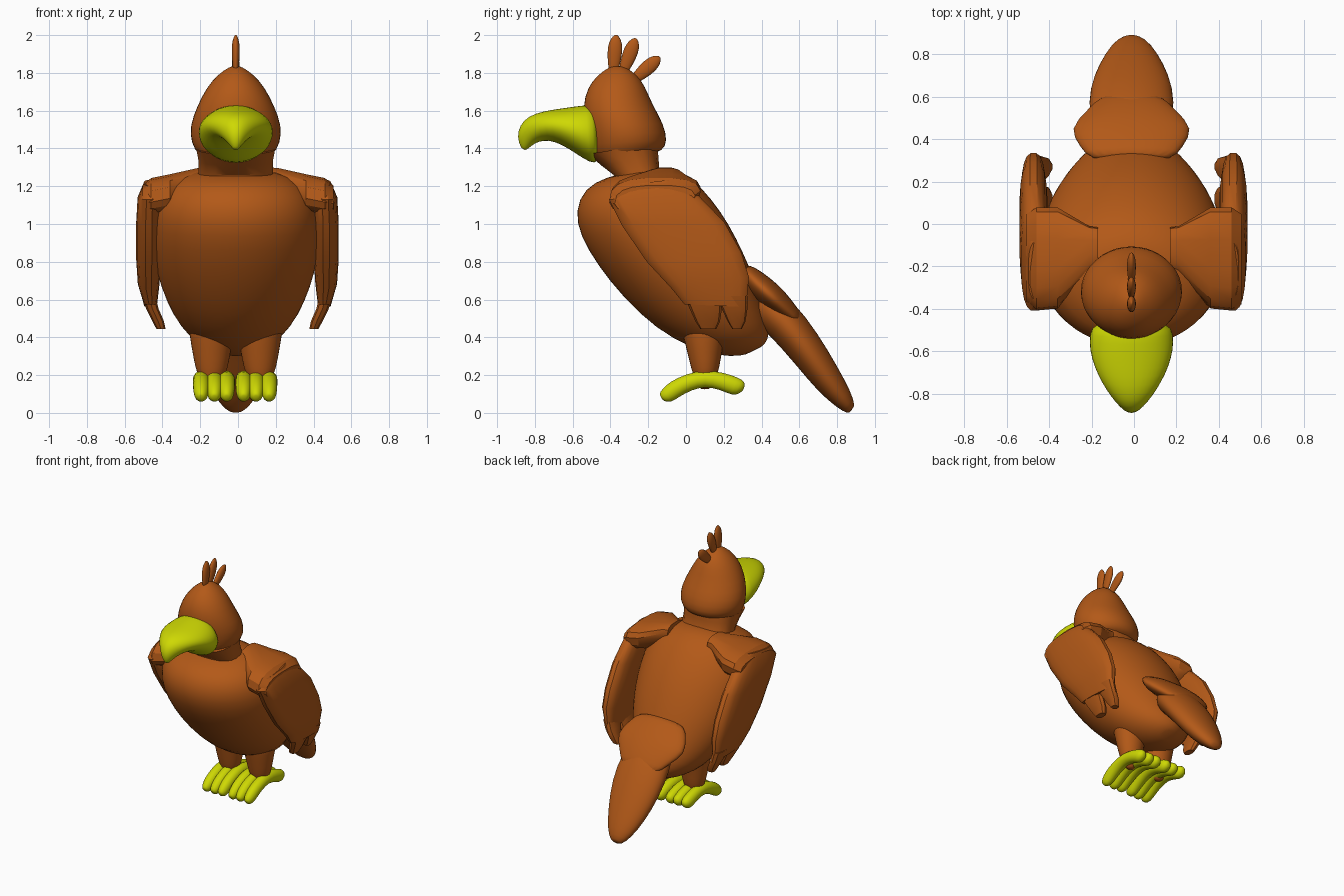
import bpy, bmesh, math
from mathutils import Vector

if "Cube" in bpy.data.objects:
    bpy.data.objects.remove(bpy.data.objects["Cube"])


def material(name, rgb):
    m = bpy.data.materials.new(name)
    m.use_nodes = True
    m.diffuse_color = (*rgb, 1)
    bsdf = m.node_tree.nodes["Principled BSDF"]
    bsdf.inputs["Base Color"].default_value = (*rgb, 1)
    bsdf.inputs["Roughness"].default_value = 0.7
    return m


BROWN = material("feather brown", (0.45, 0.10, 0.009))
YELLOW = material("beak yellow", (0.62, 0.69, 0.001))
CX = -0.012  # centre line of the body


def loft(name, rings, mat, n=20, power=1.0, smooth=True):
    """Skin closed rings, each given as (centre, half axis u, half axis v)."""
    def bend(t):
        return math.copysign(abs(t) ** power, t)
    bm = bmesh.new()
    loops = []
    for c, u, v in rings:
        loop = []
        for i in range(n):
            a = math.tau * (i + 0.5) / n
            loop.append(bm.verts.new(c + u * bend(math.cos(a)) + v * bend(math.sin(a))))
        loops.append(loop)
    for a, b in zip(loops, loops[1:]):
        for i in range(n):
            j = (i + 1) % n
            bm.faces.new((a[i], a[j], b[j], b[i]))
    for loop, ring in ((loops[0], rings[0]), (loops[-1], rings[-1])):
        pole = bm.verts.new(ring[0])
        for i in range(n):
            bm.faces.new((loop[i], loop[(i + 1) % n], pole))
    bmesh.ops.recalc_face_normals(bm, faces=bm.faces)
    mesh = bpy.data.meshes.new(name)
    bm.to_mesh(mesh)
    bm.free()
    mesh.materials.append(mat)
    for p in mesh.polygons:
        p.use_smooth = True
    ob = bpy.data.objects.new(name, mesh)
    bpy.context.collection.objects.link(ob)
    if smooth:
        sub = ob.modifiers.new("smooth", "SUBSURF")
        sub.levels = sub.render_levels = 1
    else:
        mesh.set_sharp_from_angle(angle=math.radians(30))
    return ob


def profile(name, x, rows, mat, **kw):
    """Loft from side outline pairs: (y1, z1, y2, z2, half width[, x offset])."""
    rings = []
    for y1, z1, y2, z2, w, *dx in rows:
        c = Vector((x + (dx[0] if dx else 0), (y1 + y2) / 2, (z1 + z2) / 2))
        rings.append((c, Vector((w, 0, 0)), Vector((0, (y2 - y1) / 2, (z2 - z1) / 2))))
    return loft(name, rings, mat, **kw)


# Torso
profile("body", CX, [
    (-.42, 1.25, -.10, 1.31, .20), (-.54, 1.19, .03, 1.25, .355),
    (-.59, 1.07, .14, 1.13, .43), (-.565, .94, .23, 1.0, .446),
    (-.47, .78, .305, .85, .437), (-.33, .605, .355, .73, .40),
    (-.16, .445, .40, .60, .335), (.02, .345, .43, .50, .258),
    (.17, .30, .445, .42, .165), (.30, .30, .42, .36, .07)], BROWN, n=28)

# Neck and head
profile("neck", CX, [
    (-.52, 1.37, -.15, 1.43, .21), (-.45, 1.31, -.145, 1.36, .198),
    (-.385, 1.26, -.14, 1.29, .20), (-.36, 1.18, -.10, 1.22, .20)], BROWN, power=.8, smooth=False)
profile("head", CX, [
    (-.40, 1.835, -.33, 1.835, .03), (-.47, 1.79, -.26, 1.795, .095),
    (-.525, 1.72, -.215, 1.73, .155), (-.55, 1.62, -.175, 1.63, .207),
    (-.535, 1.51, -.115, 1.53, .247), (-.52, 1.42, -.095, 1.44, .24),
    (-.495, 1.33, -.12, 1.385, .20), (-.40, 1.305, -.20, 1.37, .10)], BROWN)

# Hooked beak, from the face to the drooping tip
profile("beak", CX, [
    (-.47, 1.63, -.46, 1.32, .18), (-.53, 1.632, -.505, 1.32, .20),
    (-.60, 1.622, -.58, 1.37, .20), (-.68, 1.61, -.66, 1.422, .178),
    (-.76, 1.597, -.73, 1.445, .142), (-.835, 1.572, -.785, 1.435, .098),
    (-.88, 1.525, -.815, 1.415, .062), (-.895, 1.46, -.835, 1.40, .034),
    (-.875, 1.405, -.85, 1.39, .014)], YELLOW)

# Crest feathers: base and tip in the side plane
for i, (y0, z0, y1, z1) in enumerate([
        (-.385, 1.80, -.37, 2.003), (-.335, 1.80, -.265, 1.985), (-.28, 1.76, -.137, 1.885)]):
    d = Vector((0, y1 - y0, z1 - z0))
    side = Vector((0, d.z, -d.y)).normalized()
    loft(f"crest_feather_{i + 1}", [
        (Vector((CX, y0, z0)) + d * t, Vector((w * .55, 0, 0)), side * w)
        for t, w in ((0, .024), (.3, .036), (.65, .043), (.88, .03), (.99, .008))], BROWN, n=12)

# Tail: flared root and long blade
profile("tail_root", CX, [
    (.33, .79, .28, .72, .20), (.40, .75, .33, .63, .245),
    (.49, .68, .41, .56, .30), (.56, .60, .49, .50, .215),
    (.63, .50, .58, .45, .15)], BROWN)
profile("tail_blade", CX, [
    (.43, .70, .34, .50, .15), (.57, .595, .44, .415, .205),
    (.70, .42, .58, .255, .20), (.80, .25, .695, .115, .155),
    (.875, .11, .80, .025, .098), (.895, .04, .86, -.007, .045)], BROWN)

TOE = [
    (-.142, .10, -.12, .062, .02), (-.13, .125, -.08, .052, .038),
    (-.085, .168, -.035, .084, .045), (0, .208, .03, .12, .045),
    (.10, .23, .10, .138, .045), (.20, .216, .18, .122, .045),
    (.28, .188, .245, .09, .045), (.308, .17, .275, .098, .034),
    (.312, .145, .30, .115, .015)]

# Paired parts
for s, side in ((1, "left"), (-1, "right")):
    wing_x = s * .47 - .003
    # Broad folded wing
    profile(f"{side}_wing", wing_x, [
        (-.36, 1.20, -.08, 1.235, .045, -s * .02), (-.41, 1.13, .07, 1.15, .064, -s * .005),
        (-.34, .99, .205, 1.01, .067), (-.21, .80, .295, .85, .067),
        (-.08, .66, .335, .72, .058), (-.01, .575, .32, .56, .034, -s * .01)],
        BROWN, n=20, power=.75, smooth=False)
    # Heavy shoulder block, ridged on top, sloping down to the front
    loft(f"{side}_shoulder", [
        (Vector((s * x, y, z)), Vector((0, u, 0)), Vector((0, .02, v)))
        for x, y, z, u, v in ((.17, -.13, 1.215, .11, .085), (.21, -.13, 1.215, .115, .083),
                              (.36, -.16, 1.165, .235, .10), (.46, -.165, 1.145, .24, .10),
                              (.505, -.165, 1.13, .21, .075))],
        BROWN, n=16, power=.75, smooth=False)
    # Wing tip feathers curling inwards
    for i, (ya, yb) in enumerate(((.02, .19), (.19, .325))):
        profile(f"{side}_wing_tip_{i + 1}", wing_x, [
            (ya - .03, .62, yb, .62, .036, 0), (ya, .55, yb, .55, .034, -s * .02),
            (ya + .03, .485, yb - .01, .485, .032, -s * .05),
            (ya + .055, .445, yb - .03, .445, .025, -s * .065)],
            BROWN, n=10, power=.7, smooth=False)
    # Leg
    profile(f"{side}_leg", CX + s * .128, [
        (-.04, .50, .24, .48, .13), (-.015, .40, .205, .40, .117),
        (.015, .28, .185, .28, .096), (.035, .20, .17, .20, .078),
        (.07, .125, .13, .125, .03)], BROWN, n=16)
    # Three arched toes
    for i, x in enumerate((.045, .11, .18)):
        profile(f"{side}_toe_{i + 1}", s * x - .015, TOE, YELLOW, n=12)
